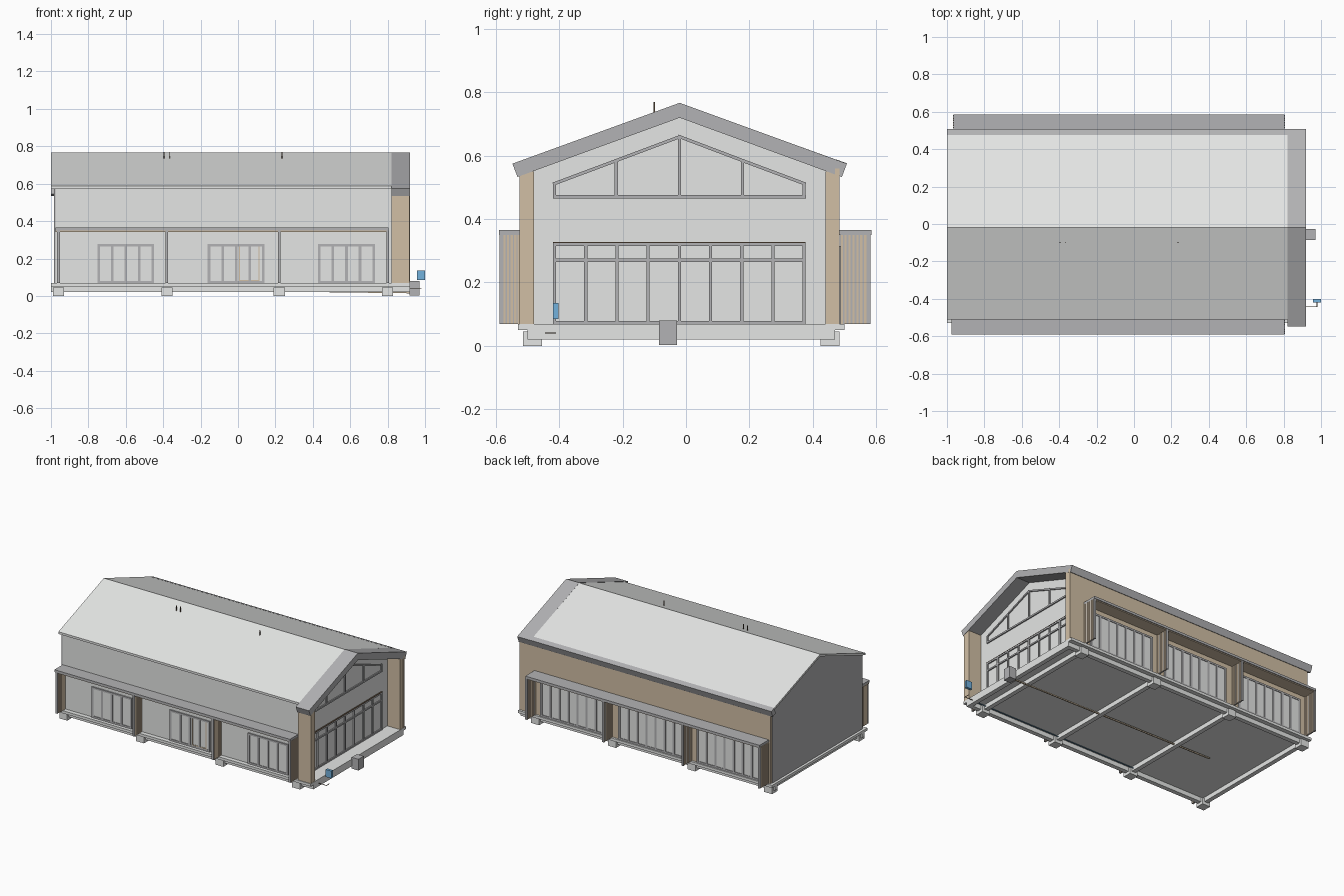
import bpy, bmesh
from mathutils import Vector

cube = bpy.data.objects.get("Cube")
if cube:
    bpy.data.objects.remove(cube)


def material(name, rgb):
    m = bpy.data.materials.new(name)
    m.use_nodes = True
    m.diffuse_color = (*rgb, 1)
    m.node_tree.nodes["Principled BSDF"].inputs["Base Color"].default_value = (*rgb, 1)
    return m


LIGHT = material("light grey", (.78, .79, .78))
TRIM = material("mid grey", (.45, .45, .46))
TAN = material("tan wood", (.64, .52, .375))
BLUE = material("blue", (.17, .44, .72))
DARK = material("dark brown", (.12, .08, .05))


def finish(name, bm, mat):
    bmesh.ops.recalc_face_normals(bm, faces=bm.faces)
    me = bpy.data.meshes.new(name)
    bm.to_mesh(me)
    bm.free()
    me.materials.append(mat)
    ob = bpy.data.objects.new(name, me)
    bpy.context.collection.objects.link(ob)
    return ob


def boxes(name, spans, mat):
    """One object from boxes given as (x0, x1, y0, y1, z0, z1)."""
    bm = bmesh.new()
    for x0, x1, y0, y1, z0, z1 in spans:
        lo, hi = Vector((x0, y0, z0)), Vector((x1, y1, z1))
        for v in bmesh.ops.create_cube(bm, size=1)["verts"]:
            v.co = (lo + hi) / 2 + v.co * (hi - lo)
    return finish(name, bm, mat)


def prism(name, profiles, x0, x1, mat):
    """Extrude closed (y, z) profiles along x."""
    bm = bmesh.new()
    for pts in profiles:
        f = bm.faces.new([bm.verts.new((x0, y, z)) for y, z in pts])
        new = bmesh.ops.extrude_face_region(bm, geom=[f])["geom"]
        verts = [g for g in new if isinstance(g, bmesh.types.BMVert)]
        bmesh.ops.translate(bm, verts=verts, vec=(x1 - x0, 0, 0))
    return finish(name, bm, mat)


def strip(a, b, w):
    """Outline of a straight bar of width w between two (y, z) points."""
    a, b = Vector(a), Vector(b)
    d = (b - a).normalized() * w / 2
    n = Vector((-d.y, d.x))
    return [a - d + n, a - d - n, b + d - n, b + d + n]


RIDGE = -.02
FLOOR = .068
BAYS = (-.96, -.38, .22, .80)

# Floor slab, ground beams and footings
boxes("floor_slab", [(-1, .92, -.53, .50, .05, FLOOR)], LIGHT)
edge_y = (-.485, .455)
beams = [(-1, .92, y - .015, y + .015, .02, .052) for y in edge_y]
beams += [(x - .015, x + .015, edge_y[0], edge_y[1], .02, .052) for x in BAYS]
beams += [(.89, .92, edge_y[0], edge_y[1], .02, .052)]
boxes("ground_beams", beams, LIGHT)
boxes("footings", [(x - .03, x + .03, y - .03, y + .03, 0, .045)
                   for x in BAYS for y in edge_y], LIGHT)

# Main hall, far end wall and rear cladding
hall = [(-.50, FLOOR), (.47, FLOOR), (.47, .575), (RIDGE, .752), (-.50, .575)]
prism("hall_walls", [hall], -.975, .82, LIGHT)
prism("end_wall", [hall], -.983, -.975, TRIM)
boxes("rear_cladding", [(-.98, .92, .47, .485, FLOOR, .56)], TAN)
boxes("porch_piers", [(.82, .918, -.525, -.48, FLOOR, .55),
                      (.82, .918, .44, .485, FLOOR, .55)], TAN)

# Pitched roof, gable surround and rear eave
prism("roof", [[(-.51, .587), (RIDGE, .766), (.49, .582),
                (.49, .568), (RIDGE, .751), (-.51, .572)]], -1, .82, LIGHT)
prism("gable_surround", [[(-.548, .575), (RIDGE, .767), (.508, .575),
                          (.492, .533), (RIDGE, .72), (-.532, .533)]], .82, .92, TRIM)
prism("rear_eave", [[(.475, .588), (.508, .576), (.492, .533), (.46, .545)]],
      -1, .82, TRIM)
boxes("roof_pipes", [(x - .0025, x + .0025, -.1025, -.0975, .73, .77)
                     for x in (-.395, -.365, .235)], DARK)

# Gable glazing: tall lower screen
ys = [-.415 + i * .0985 for i in range(9)]
lower = [(.82, .828, y - .005, y + .005, FLOOR, .325) for y in ys]
lower += [(.82, .828, ys[0], ys[-1], z - .005, z + .005) for z in (.073, .27, .32)]
boxes("gable_screen_frame", lower, TRIM)
boxes("gable_screen_head", [(.82, .829, -.42, .378, .325, .328)], DARK)

# Gable glazing: raked upper window
top = {-.415: .512, -.22: .585, RIDGE: .66, .178: .585, .373: .512}
keys = list(top)
bars = [strip((y, .47), (y, z), .01) for y, z in top.items()]
bars += [strip((a, top[a]), (b, top[b]), .01) for a, b in zip(keys, keys[1:])]
bars.append(strip((keys[0], .47), (keys[-1], .47), .011))
prism("gable_upper_frame", bars, .82, .828, TRIM)


def glazed_doors(name, x0, x1, y, side, top_z, panes):
    """Framed door set standing on the floor against a long wall."""
    ya, yb = sorted((y, y + side * .008))
    step = (x1 - x0) / panes
    frame = [(x0 + i * step - .007, x0 + i * step + .007, ya, yb, FLOOR, top_z)
             for i in range(panes + 1)]
    frame += [(x0, x1, ya, yb, z, z + .012) for z in (FLOOR, top_z - .012)]
    boxes(name + "_frame", frame, TRIM)
    ya, yb = sorted((y, y + side * .004))
    boxes(name + "_glass", [(x0, x1, ya, yb, FLOOR, top_z)], LIGHT)


for i, (a, b) in enumerate(zip(BAYS, BAYS[1:])):
    mid = (a + b) / 2
    glazed_doors(f"front_doors_{i + 1}", mid - .075, mid + .215, -.50, -1, .277, 4)
    glazed_doors(f"rear_doors_{i + 1}", mid - .24, mid + .24, .485, 1, .315, 7)

# Timber lining of the middle front door
boxes("door_lining", [(.006, .012, -.507, -.50, .08, .265),
                      (.110, .116, -.507, -.50, .08, .265),
                      (.006, .116, -.507, -.50, .08, .086)], TAN)

# Canopies with slatted side fins on both long walls
for name, wall, outer, far in (("front", -.50, -.59, -.975), ("rear", .485, .585, -.965)):
    y0, y1 = sorted((wall, outer))
    boxes(name + "_canopy", [(far, .805, y0, y1, .349, .365)], TRIM)
    boxes(name + "_canopy_soffit", [(far, .795, y0 + .006, y1 - .006, .343, .349)], TAN)
    core, slats = [], []
    n = 8
    pitch = (outer - wall) / n
    for x in BAYS:
        core.append((x - .004, x + .004, y0 + .003, y1 - .003, FLOOR, .35))
        for k in range(n):
            y = wall + pitch * (k + .5)
            # the outermost upright is a grey post
            group = core if k == n - 1 else slats
            group.append((x - .007, x + .007, y - .0037, y + .0037, FLOOR, .349))
    boxes(name + "_fin_frame", core, TRIM)
    boxes(name + "_fin_slats", slats, TAN)

# Services: cabinet, meter box and underfloor pipes
boxes("service_cabinet", [(.918, .97, -.085, -.028, .003, .08)], TRIM)
boxes("meter_box", [(.957, 1, -.42, -.402, .085, .135)], BLUE)
boxes("meter_pipe", [(.92, .98, -.445, -.442, .039, .042),
                     (.977, .98, -.445, -.41, .039, .042)], DARK)
boxes("water_pipe", [(-.38, .92, -.444, -.44, .034, .038)], BLUE)
drain = boxes("drain_pipe", [(-.8, .8, -.004, .004, -.004, .004)], TAN)
drain.location = (.15, -.055, .028)
drain.rotation_euler.y = .013
